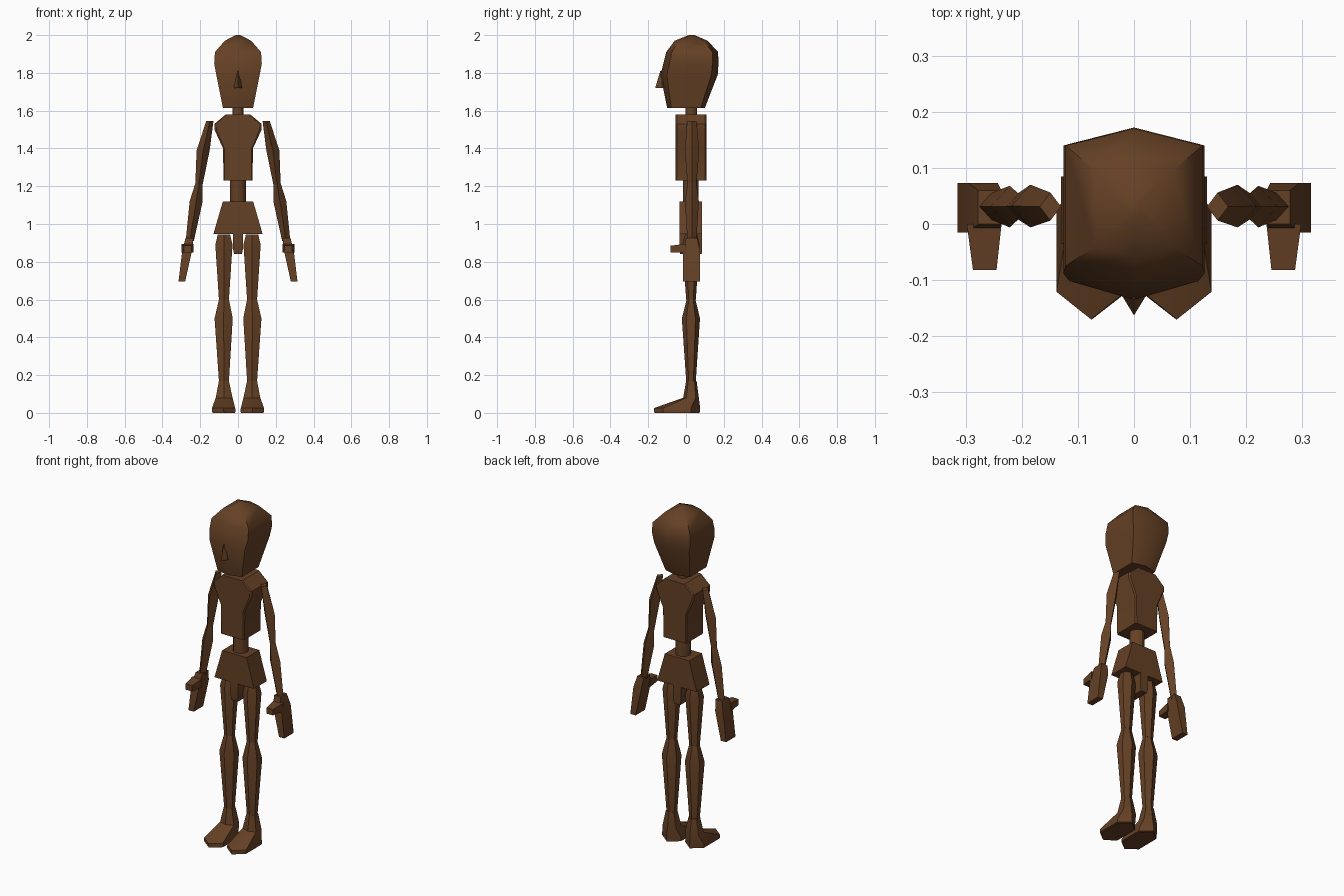
import bpy, math

if "Cube" in bpy.data.objects:
    bpy.data.objects.remove(bpy.data.objects["Cube"])

wood = bpy.data.materials.new("brown_wood")
wood.diffuse_color = (0.13, 0.052, 0.018, 1)
wood.use_nodes = True
wood.node_tree.nodes["Principled BSDF"].inputs["Base Color"].default_value = wood.diffuse_color


def hexa(k):
    return [(0, -1), (1, -k), (1, k), (0, 1), (-1, k), (-1, -k)]


def chamfered(c):
    return [(-c, -1), (c, -1), (1, -c), (1, c), (c, 1), (-c, 1), (-1, c), (-1, -c)]


DIAMOND = [(0, -1), (1, 0), (0, 1), (-1, 0)]
BOX = [(-1, -1), (1, -1), (1, 1), (-1, 1)]
ROUND = [(math.cos(i * math.pi / 6), math.sin(i * math.pi / 6)) for i in range(12)]


def loft(name, shape, rings, mirror=False, angle=30):
    """Stack scaled copies of shape; ring = (x0, x1, y0, y1, z), bottom to top."""
    verts, faces, n = [], [], len(shape)
    for x0, x1, y0, y1, z in rings:
        for u, v in shape:
            verts.append(((x0 + x1) / 2 + u * (x1 - x0) / 2,
                          (y0 + y1) / 2 + v * (y1 - y0) / 2, z))
    for r in range(len(rings) - 1):
        for i in range(n):
            j = (i + 1) % n
            faces.append((r * n + i, r * n + j, (r + 1) * n + j, (r + 1) * n + i))
    faces.append(tuple(reversed(range(n))))
    faces.append(tuple(range((len(rings) - 1) * n, len(rings) * n)))
    objs = []
    for side in ((1, -1) if mirror else (1,)):
        vs = [(side * x, y, z) for x, y, z in verts]
        fs = faces if side == 1 else [f[::-1] for f in faces]
        me = bpy.data.meshes.new(name)
        me.from_pydata(vs, [], fs)
        me.materials.append(wood)
        me.polygons.foreach_set("use_smooth", [True] * len(fs))
        me.set_sharp_from_angle(angle=math.radians(angle))
        label = name if not mirror else ("right_" if side == 1 else "left_") + name
        ob = bpy.data.objects.new(label, me)
        bpy.context.collection.objects.link(ob)
        objs.append(ob)
    return objs


def sym(w, y0, y1, z):
    return (-w, w, y0, y1, z)


# head and nose
loft("head", hexa(0.78), [sym(.08, -.10, .10, 1.615), sym(.115, -.135, .168, 1.79),
                          sym(.126, -.12, .172, 1.85), sym(.122, -.105, .17, 1.91),
                          sym(.07, -.06, .115, 1.97), sym(.012, .015, .045, 2.0)], angle=50)
loft("nose", DIAMOND, [sym(.022, -.163, -.09, 1.72), sym(.004, -.136, -.115, 1.81)])

# neck, chest, waist
loft("neck", ROUND, [sym(.03, -.003, .057, 1.56), sym(.03, -.003, .057, 1.63)])
loft("chest", chamfered(.92), [sym(.077, -.055, .108, 1.23), sym(.079, -.055, .108, 1.40),
                               sym(.125, -.055, .108, 1.50), sym(.125, -.055, .108, 1.53),
                               sym(.065, -.055, .108, 1.58)])
loft("waist", ROUND, [sym(.042, -.017, .067, 1.10), sym(.042, -.017, .067, 1.25)])

# pelvis and the block between the legs
loft("pelvis", BOX, [sym(.13, -.035, .085, .948), sym(.08, -.035, .085, 1.12)])
loft("hip_block", BOX, [sym(.02, -.03, .083, .84), sym(.026, -.035, .085, .865),
                        sym(.026, -.035, .085, .96)])

# legs
loft("thigh", hexa(.5), [(.048, .101, .001, .052, .60), (.029, .12, -.02, .072, .89),
                         (.042, .107, -.005, .06, .945)], True)
loft("shin", hexa(.5), [(.048, .101, .001, .052, .17), (.028, .124, -.022, .074, .50),
                        (.048, .101, .003, .05, .60)], True)

# feet
loft("foot", hexa(.6), [(.012, .138, -.17, .075, .005), (.015, .138, -.17, .075, .025),
                        (.029, .118, -.015, .068, .08), (.048, .101, .001, .056, .17)], True)
loft("sole", hexa(.6), [(.016, .134, -.166, .072, 0), (.016, .134, -.166, .072, .006)], True)

# arms
loft("forearm", DIAMOND, [(.234, .277, .008, .055, .91), (.187, .256, -.006, .068, 1.12),
                          (.187, .226, .008, .055, 1.215)], True)
loft("upper_arm", DIAMOND, [(.187, .226, .008, .055, 1.21), (.15, .219, -.006, .07, 1.39),
                            (.13, .168, .006, .056, 1.545)], True)

# hands and thumbs
loft("hand", BOX, [(.28, .315, -.015, .073, .695), (.243, .295, -.015, .073, .86),
                   (.236, .278, .0, .06, .925)], True)
for t in loft("thumb", BOX, [(.245, .287, .85, .885, -.082), (.236, .298, .848, .895, .0)], True):
    # section was laid out in x/z, so swap y and z
    for v in t.data.vertices:
        v.co.y, v.co.z = v.co.z, v.co.y
    t.data.flip_normals()
